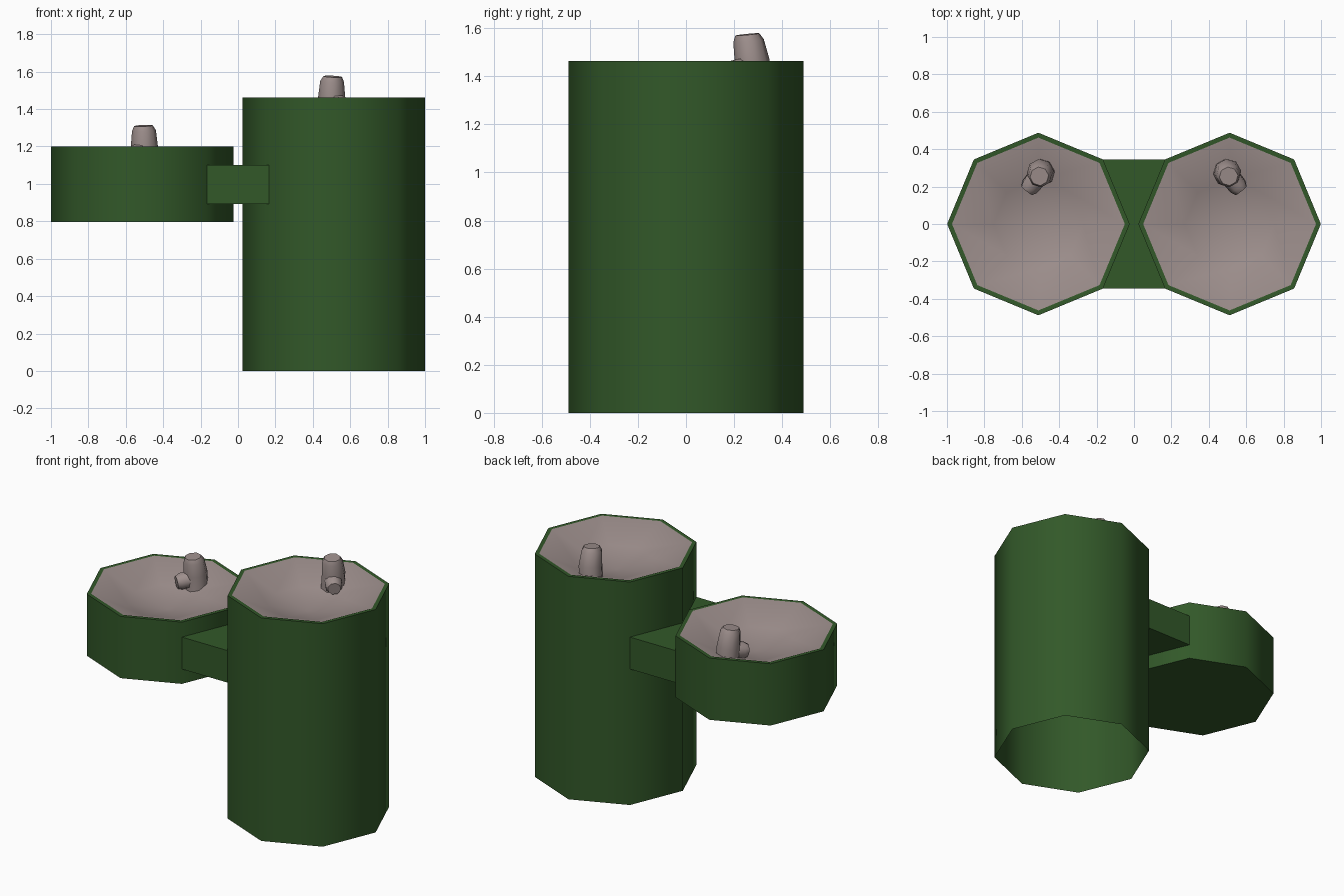
import bpy, bmesh, math
from mathutils import Vector

if "Cube" in bpy.data.objects:
    bpy.data.objects.remove(bpy.data.objects["Cube"])


def make_mat(name, rgb):
    m = bpy.data.materials.new(name)
    m.diffuse_color = (*rgb, 1)
    m.use_nodes = True
    m.node_tree.nodes["Principled BSDF"].inputs["Base Color"].default_value = m.diffuse_color
    return m


GREEN = make_mat("dark green paint", (0.032, 0.098, 0.022))
METAL = make_mat("warm grey metal", (0.34, 0.275, 0.265))
R, R_IN, CX = 0.488, 0.462, 0.511


def finish(bm, name, mats, angle=50):
    bmesh.ops.recalc_face_normals(bm, faces=bm.faces[:])
    me = bpy.data.meshes.new(name)
    bm.to_mesh(me)
    bm.free()
    for m in mats:
        me.materials.append(m)
    ob = bpy.data.objects.new(name, me)
    bpy.context.collection.objects.link(ob)
    bpy.ops.object.select_all(action='DESELECT')
    bpy.context.view_layer.objects.active = ob
    ob.select_set(True)
    bpy.ops.object.shade_smooth_by_angle(angle=math.radians(angle))
    return ob


def ring(bm, x, r, z, n=8):
    return [bm.verts.new((x + r * math.cos(math.tau * i / n),
                          r * math.sin(math.tau * i / n), z)) for i in range(n)]


def bridge(bm, a, b):
    n = len(a)
    return [bm.faces.new((a[i], a[(i + 1) % n], b[(i + 1) % n], b[i])) for i in range(n)]


# Octagonal body: outer wall, thin rim and shallow grey bowl
def fountain_body(name, x, z0, z1, closed):
    bm = bmesh.new()
    low, top, inner = ring(bm, x, R, z0), ring(bm, x, R, z1), ring(bm, x, R_IN, z1)
    bridge(bm, low, top)
    bridge(bm, top, inner)
    mid = ring(bm, x, 0.24, z1 - 0.09)
    bowl = bridge(bm, inner, mid)
    centre = bm.verts.new((x, 0, z1 - 0.14))
    bowl += [bm.faces.new((mid[i], mid[(i + 1) % 8], centre)) for i in range(8)]
    for f in bowl:
        f.material_index = 1
    if closed:
        bm.faces.new(low)
    finish(bm, name, [GREEN, METAL])


# Tapered tube through (point, radius) stations
def tube(bm, stations, n=8):
    pts = [Vector(p) for p, _ in stations]
    axis = (pts[-1] - pts[0]).normalized()
    u = axis.cross(Vector((0.3, 1, 0.2))).normalized()
    v = axis.cross(u)
    rings = []
    for p, (_, r) in zip(pts, stations):
        rings.append([bm.verts.new(p + r * (math.cos(math.tau * (i + .5) / n) * u +
                                            math.sin(math.tau * (i + .5) / n) * v))
                      for i in range(n)])
    for a, b in zip(rings, rings[1:]):
        bridge(bm, a, b)
    bm.faces.new(rings[0])
    bm.faces.new(rings[-1])


# Bent spout: leaning upright plus short low nozzle
def spout(name, side, z):
    x = CX * side
    bm = bmesh.new()
    tube(bm, [((x - .015 * side, .275, z - .10), .075), ((x - .01 * side, .275, z), .073),
              ((x - .008 * side, .26, z + .085), .064), ((x - .005 * side, .255, z + .111), .05)])
    tube(bm, [((x, .255, z - .035), .055), ((x + .045 * side, .2, z - .045), .052),
              ((x + .062 * side, .18, z - .048), .04)])
    finish(bm, name, [METAL])


fountain_body("tall_column", CX, 0.0, 1.463, False)
fountain_body("low_basin", -CX, 0.795, 1.2, True)
spout("tall_spout", 1, 1.463)
spout("low_spout", -1, 1.2)

# Bridge between the two bodies, cut to follow their facing sides
bm = bmesh.new()
k = R * math.sqrt(.5)
outline = [(-(CX - k), -k), (CX - k, -k), (CX - R, 0),
           (CX - k, k), (-(CX - k), k), (-(CX - R), 0)]
lo = [bm.verts.new((x, y, 0.892)) for x, y in outline]
hi = [bm.verts.new((x, y, 1.102)) for x, y in outline]
for s in (lo, hi):
    bm.faces.new((s[0], s[1], s[2], s[5]))
    bm.faces.new((s[5], s[2], s[3], s[4]))
for i in (0, 3):
    bm.faces.new((lo[i], lo[i + 1], hi[i + 1], hi[i]))
finish(bm, "connecting_bridge", [GREEN])
